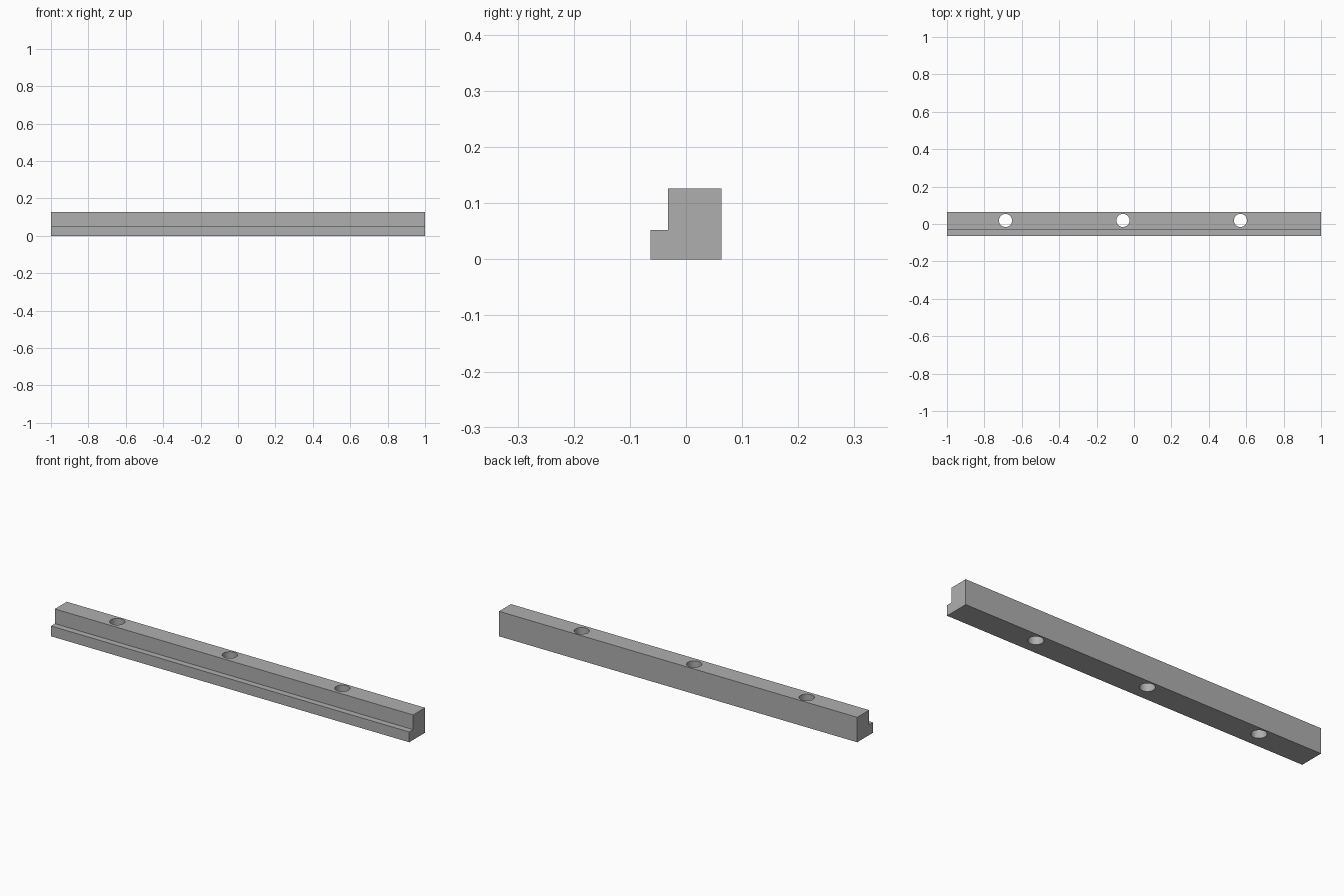
import bpy
import bmesh
from math import radians

cube = bpy.data.objects.get("Cube")
if cube:
    bpy.data.objects.remove(cube, do_unlink=True)

# Material
grey = bpy.data.materials.new("plain grey")
grey.use_nodes = True
colour = (0.43, 0.43, 0.43, 1)
grey.diffuse_color = colour
grey.node_tree.nodes["Principled BSDF"].inputs["Base Color"].default_value = colour

# Stepped rail: L-shaped section (y, z) extruded along x
section = [(-0.063, 0), (0.063, 0), (0.063, 0.126), (-0.032, 0.126),
           (-0.032, 0.052), (-0.063, 0.052)]
bm = bmesh.new()
end = bm.faces.new([bm.verts.new((-1, y, z)) for y, z in section])
grown = bmesh.ops.extrude_face_region(bm, geom=[end])["geom"]
bmesh.ops.translate(bm, vec=(2, 0, 0),
                    verts=[v for v in grown if isinstance(v, bmesh.types.BMVert)])
bmesh.ops.recalc_face_normals(bm, faces=bm.faces)
mesh = bpy.data.meshes.new("stepped_rail")
bm.to_mesh(mesh)
bm.free()
rail = bpy.data.objects.new("stepped_rail", mesh)
bpy.context.collection.objects.link(rail)
mesh.materials.append(grey)

# Three vertical screw holes bored right through
for x in (-0.687, -0.059, 0.569):
    bpy.ops.mesh.primitive_cylinder_add(vertices=48, radius=0.035, depth=0.4,
                                        location=(x, 0.019, 0.06))
    cutter = bpy.context.object
    cutter.name = "hole_cutter"
    cutter.hide_render = True
    cutter.data.materials.append(grey)
    bore = rail.modifiers.new("screw_hole", "BOOLEAN")
    bore.operation = "DIFFERENCE"
    bore.solver = "EXACT"
    bore.object = cutter
    bpy.ops.object.select_all(action="DESELECT")
    rail.select_set(True)
    bpy.context.view_layer.objects.active = rail
    bpy.ops.object.modifier_apply(modifier=bore.name)
    bpy.data.objects.remove(cutter, do_unlink=True)

# Smooth hole walls, sharp rail edges
bpy.ops.object.shade_smooth_by_angle(angle=radians(30))
